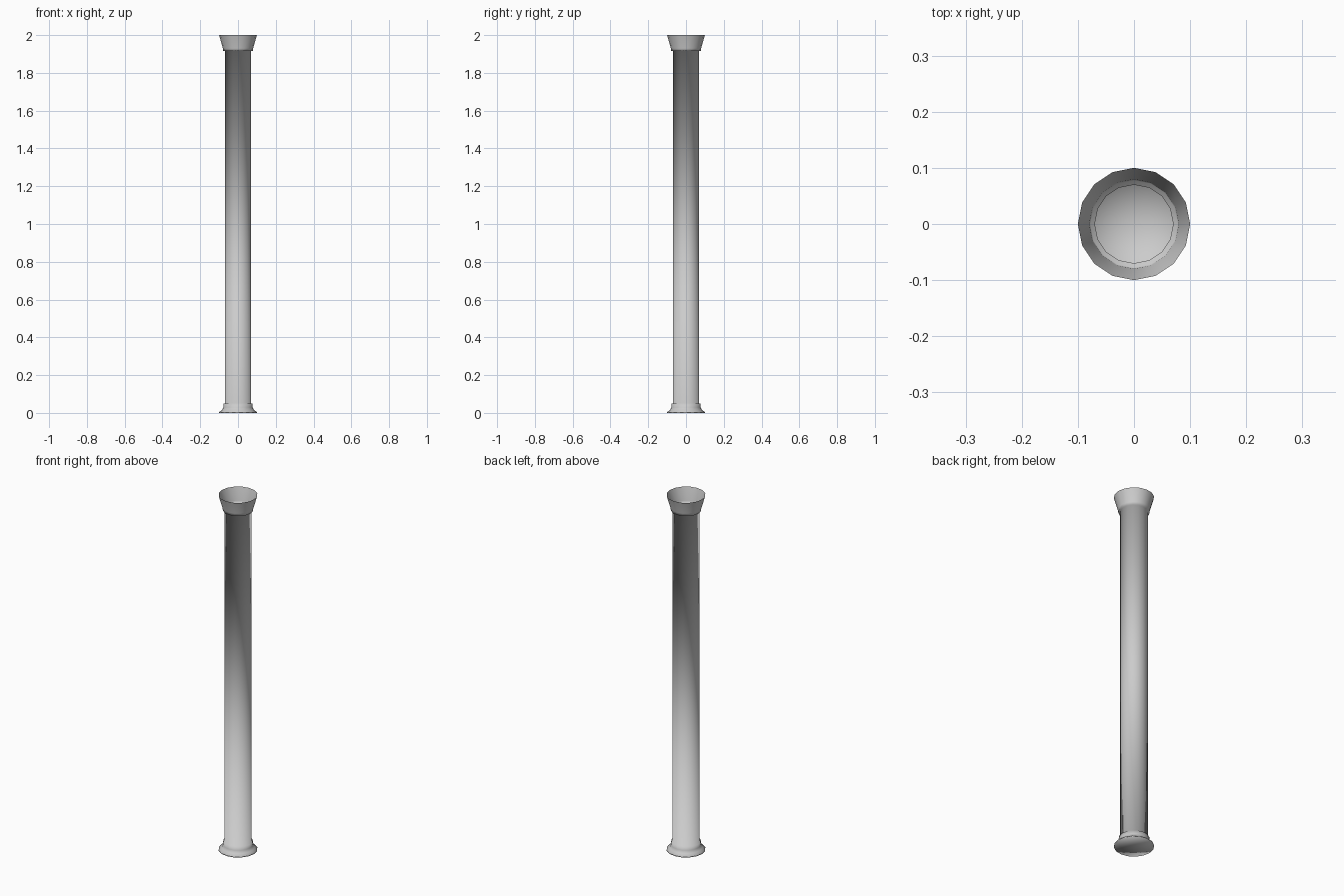
import bpy, bmesh, math

if "Cube" in bpy.data.objects:
    bpy.data.objects.remove(bpy.data.objects["Cube"])

SIDES = 16

# column profile (radius, height): closed foot, flared base, shaft, open flared cup
profile = [
    (0.0, 0.0), (0.1, 0.0), (0.1, 0.005), (0.085, 0.015), (0.078, 0.03),
    (0.076, 0.05), (0.07, 0.05),
    (0.07, 1.915), (0.078, 1.915), (0.08, 1.93), (0.1, 2.0),
]


def lathe(name, points, sides):
    bm = bmesh.new()
    rings = []
    for r, z in points:
        if r == 0:
            rings.append([bm.verts.new((0, 0, z))] * sides)
        else:
            rings.append([bm.verts.new((r * math.cos(2 * math.pi * i / sides),
                                        r * math.sin(2 * math.pi * i / sides), z))
                          for i in range(sides)])
    for a, b in zip(rings, rings[1:]):
        for i in range(sides):
            j = (i + 1) % sides
            corners = list(dict.fromkeys((a[i], a[j], b[j], b[i])))
            bm.faces.new(corners).smooth = True
    mesh = bpy.data.meshes.new(name)
    bm.to_mesh(mesh)
    bm.free()
    obj = bpy.data.objects.new(name, mesh)
    bpy.context.collection.objects.link(obj)
    return obj


lathe("column", profile, SIDES)
